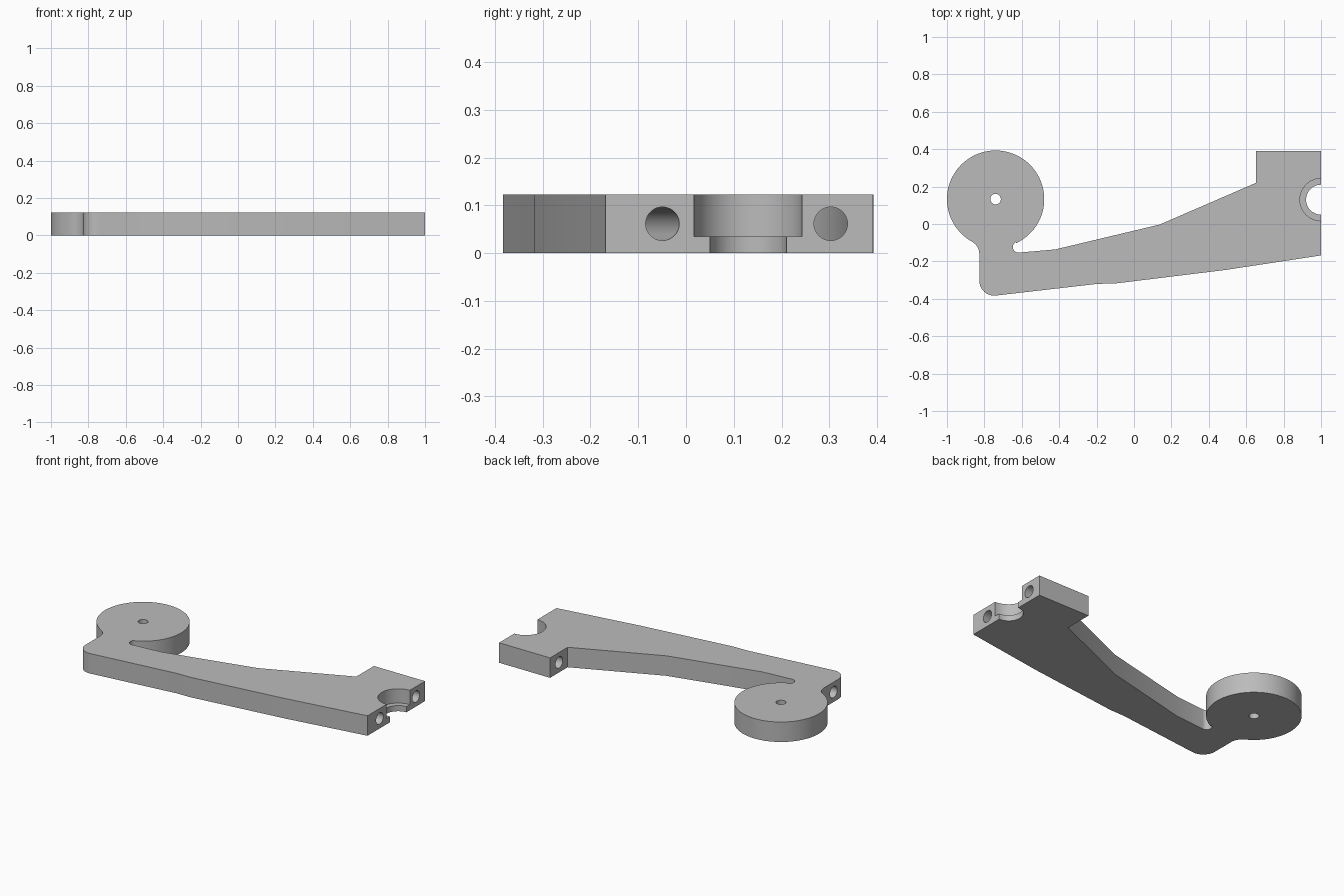
import bpy, bmesh
from math import sin, cos, radians, atan2
from mathutils import Vector, Matrix

cube = bpy.data.objects.get("Cube")
if cube:
    bpy.data.objects.remove(cube, do_unlink=True)

HEIGHT = 0.123
MID = HEIGHT / 2

grey = bpy.data.materials.new("plain grey")
grey.use_nodes = True
COLOUR = (0.5, 0.5, 0.5, 1)
grey.diffuse_color = COLOUR
grey.node_tree.nodes["Principled BSDF"].inputs["Base Color"].default_value = COLOUR


def arc(cx, cy, r, start, end, steps):
    """Points along an arc, angles in degrees."""
    angles = [radians(start + (end - start) * i / steps) for i in range(steps + 1)]
    return [(cx + r * cos(a), cy + r * sin(a)) for a in angles]


def extrude_outline(name, points, height):
    bm = bmesh.new()
    base = bm.faces.new([bm.verts.new((x, y, 0)) for x, y in points])
    top = bmesh.ops.extrude_face_region(bm, geom=[base])["geom"]
    bmesh.ops.translate(bm, vec=(0, 0, height),
                        verts=[v for v in top if isinstance(v, bmesh.types.BMVert)])
    bmesh.ops.recalc_face_normals(bm, faces=bm.faces)
    mesh = bpy.data.meshes.new(name)
    bm.to_mesh(mesh)
    bm.free()
    obj = bpy.data.objects.new(name, mesh)
    bpy.context.collection.objects.link(obj)
    mesh.materials.append(grey)
    return obj


def bore(target, name, start, end, radius, sides=48):
    """Cut a round hole between two points."""
    start, end = Vector(start), Vector(end)
    axis = end - start
    bm = bmesh.new()
    turn = axis.to_track_quat('Z', 'Y').to_matrix().to_4x4()
    bmesh.ops.create_cone(bm, cap_ends=True, segments=sides, radius1=radius,
                          radius2=radius, depth=axis.length,
                          matrix=Matrix.Translation((start + end) / 2) @ turn)
    mesh = bpy.data.meshes.new(name)
    bm.to_mesh(mesh)
    bm.free()
    mesh.materials.append(grey)
    cutter = bpy.data.objects.new(name, mesh)
    bpy.context.collection.objects.link(cutter)
    cutter.hide_render = True
    mod = target.modifiers.new(name, 'BOOLEAN')
    mod.operation = 'DIFFERENCE'
    mod.solver = 'EXACT'
    mod.object = cutter
    bpy.context.view_layer.objects.active = target
    bpy.ops.object.modifier_apply(modifier=name)
    bpy.data.objects.remove(cutter, do_unlink=True)


# Lever plate: round pad, neck, tapering arm and end block in one outline
outline = arc(-0.74, 0.133, 0.26, -65, 241, 80)              # round pad
outline += arc(-0.903, -0.161, 0.076, 61, 0, 8)[1:]          # neck fillet
outline += arc(-0.747, -0.303, 0.08, 180, 277, 12)           # heel corner
outline += [(-0.195, -0.32), (-0.1, -0.318), (0.487, -0.246), (1, -0.168)]
outline += [(1, 0.391), (0.652, 0.391), (0.652, 0.22)]       # end block
outline += [(0.137, -0.003), (-0.422, -0.136)]
outline += arc(-0.618, -0.123, 0.03, 274, 115, 12)           # relief notch
lever = extrude_outline("lever_arm", outline, HEIGHT)

# Pad pin hole
bore(lever, "pin_hole", (-0.74, 0.133, -0.1), (-0.74, 0.133, 0.3), 0.028)
# Stepped half-round seat in the block end
bore(lever, "seat_lower", (1, 0.13, -0.1), (1, 0.13, 0.3), 0.08, 64)
bore(lever, "seat_upper", (1, 0.13, 0.035), (1, 0.13, 0.3), 0.113, 64)
# Short bolt hole through the block
bore(lever, "bolt_hole", (0.5, 0.303, MID), (1.1, 0.303, MID), 0.035)
# Long slanted hole down the whole arm
bore(lever, "long_hole", (-1.0, -0.274, MID), (1.1, -0.038, MID), 0.035)

bpy.ops.object.select_all(action='DESELECT')
lever.select_set(True)
bpy.context.view_layer.objects.active = lever
bpy.ops.object.shade_smooth_by_angle(angle=radians(30))
